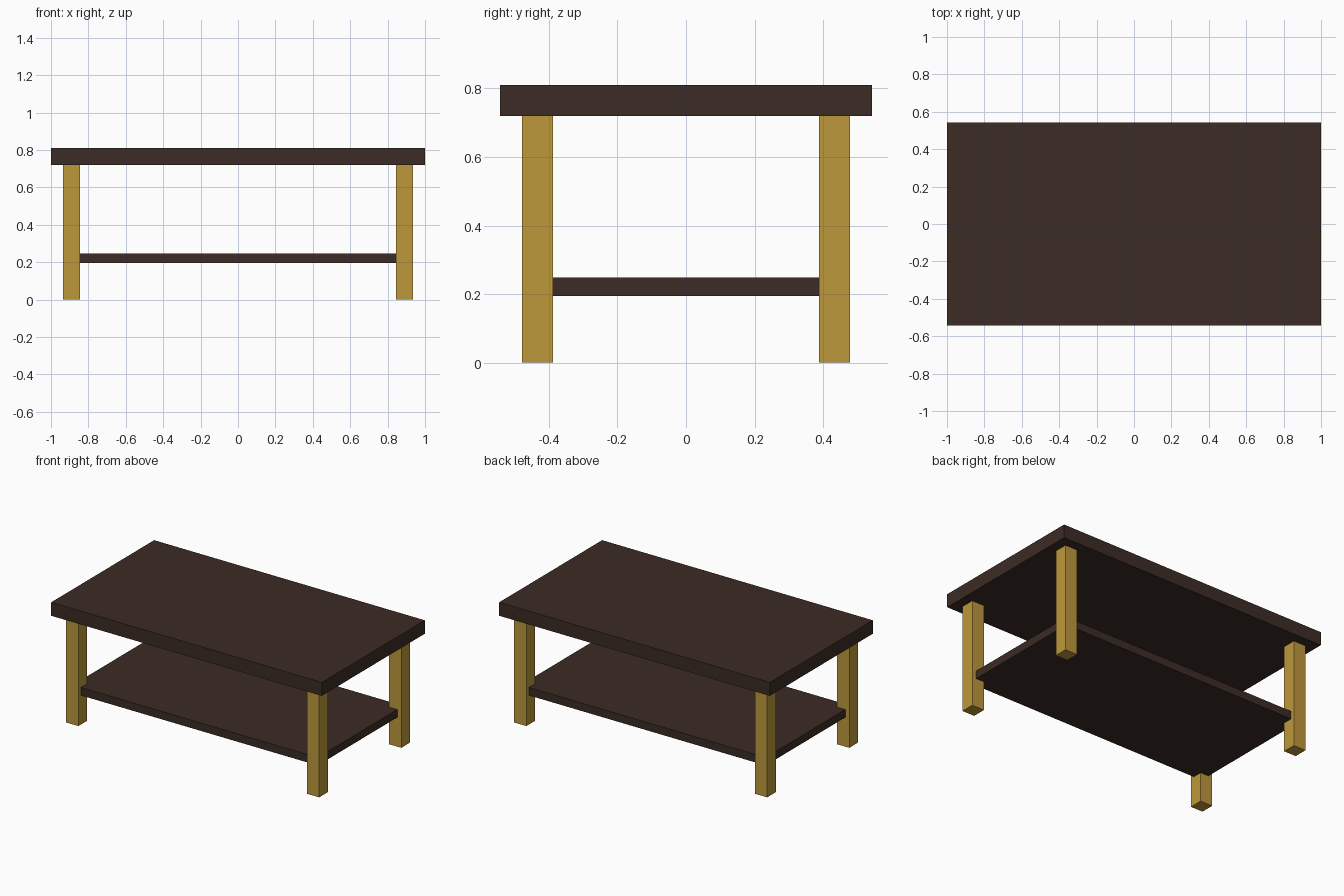
import bpy

default = bpy.data.objects.get("Cube")
if default:
    bpy.data.objects.remove(default, do_unlink=True)


def make_material(name, rgb):
    mat = bpy.data.materials.new(name)
    mat.use_nodes = True
    color = (*rgb, 1.0)
    mat.diffuse_color = color
    mat.node_tree.nodes["Principled BSDF"].inputs["Base Color"].default_value = color
    return mat


def box(name, low, high, mat):
    """Axis-aligned box between two corners."""
    bpy.ops.mesh.primitive_cube_add(size=1)
    obj = bpy.context.object
    obj.name = name
    for v in obj.data.vertices:
        v.co = [h if c > 0 else l for c, l, h in zip(v.co, low, high)]
    obj.data.materials.append(mat)
    return obj


dark_wood = make_material("dark brown wood", (0.045, 0.025, 0.018))
light_wood = make_material("golden wood", (0.514, 0.314, 0.045))

# Thick top slab
TOP_X, TOP_Y, LEG_TOP, HEIGHT = 1.0, 0.543, 0.72, 0.81
box("table_top", (-TOP_X, -TOP_Y, LEG_TOP), (TOP_X, TOP_Y, HEIGHT), dark_wood)

# Lower shelf, notched into the legs
SHELF_X, SHELF_Y = 0.905, 0.452
box("lower_shelf", (-SHELF_X, -SHELF_Y, 0.195), (SHELF_X, SHELF_Y, 0.248), dark_wood)

# Four square legs, inset from the corners of the top
INSET, LEG = 0.065, 0.09
for x_side, sx in (("right", -1), ("left", 1)):
    for y_side, sy in (("front", -1), ("back", 1)):
        cx = sx * (TOP_X - INSET - LEG / 2)
        cy = sy * (TOP_Y - INSET - LEG / 2)
        box(f"{y_side}_{x_side}_leg",
            (cx - LEG / 2, cy - LEG / 2, 0),
            (cx + LEG / 2, cy + LEG / 2, LEG_TOP), light_wood)
